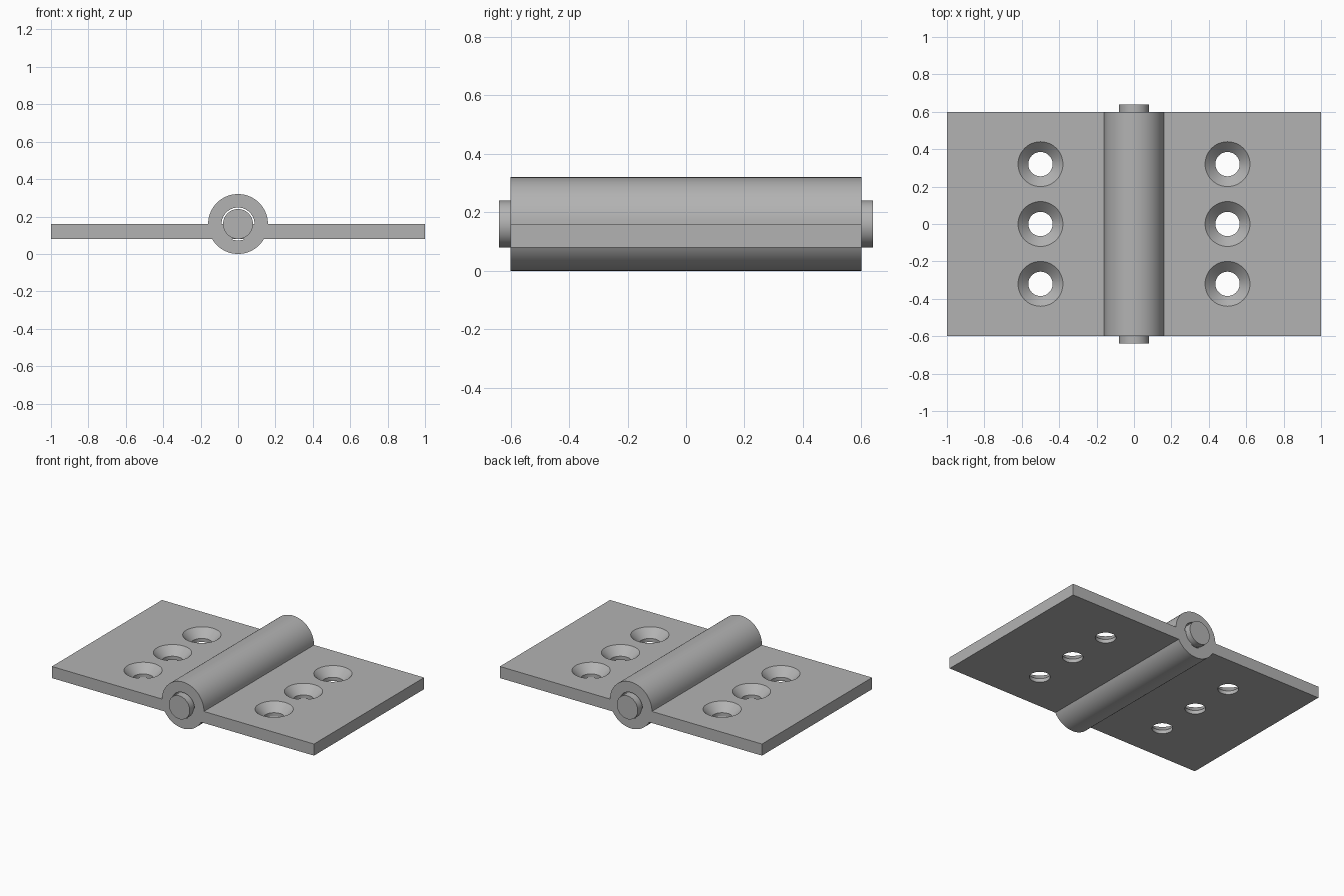
import bpy, bmesh
from math import sin, cos, pi, radians, acos

cube = bpy.data.objects.get("Cube")
if cube:
    bpy.data.objects.remove(cube)

R, BORE, PIN = 0.16, 0.088, 0.08      # barrel, bore and pin radii
AXIS, LOW = 0.16, 0.08                # barrel axis height, leaf underside
HALF = 0.6                            # half length of the barrel

steel = bpy.data.materials.new("grey_steel")
steel.use_nodes = True
GREY = (0.45, 0.45, 0.45, 1)
steel.diffuse_color = GREY
steel.node_tree.nodes["Principled BSDF"].inputs["Base Color"].default_value = GREY


def arc(radius, start, end, steps):
    """Points (x, z) on an arc about the barrel axis."""
    angles = [start + (end - start) * i / steps for i in range(steps + 1)]
    return [(radius * cos(a), AXIS + radius * sin(a)) for a in angles]


def make_object(name, bm):
    bmesh.ops.recalc_face_normals(bm, faces=bm.faces)
    mesh = bpy.data.meshes.new(name)
    bm.to_mesh(mesh)
    bm.free()
    mesh.materials.append(steel)
    obj = bpy.data.objects.new(name, mesh)
    bpy.context.collection.objects.link(obj)
    return obj


def extrude(name, outline, half):
    """Prism along y from an (x, z) outline."""
    bm = bmesh.new()
    face = bm.faces.new([bm.verts.new((x, -half, z)) for x, z in outline])
    new = bmesh.ops.extrude_face_region(bm, geom=[face])["geom"]
    verts = [v for v in new if isinstance(v, bmesh.types.BMVert)]
    bmesh.ops.translate(bm, verts=verts, vec=(0, 2 * half, 0))
    return make_object(name, bm)


def screw_cutter(x, y):
    """Countersunk drill shape, turned about a vertical line."""
    profile = [(0.065, 0.0), (0.065, 0.105), (0.12, AXIS), (0.12, 0.4)]
    n = 48
    bm = bmesh.new()
    rings = [[bm.verts.new((x + r * cos(2 * pi * i / n), y + r * sin(2 * pi * i / n), z))
              for i in range(n)] for r, z in profile]
    for a, b in zip(rings, rings[1:]):
        for i in range(n):
            j = (i + 1) % n
            bm.faces.new((a[i], a[j], b[j], b[i]))
    bm.faces.new(rings[0])
    bm.faces.new(rings[-1])
    return make_object("screw_hole_cutter", bm)


def cut(obj, cutter):
    mod = obj.modifiers.new("cut", "BOOLEAN")
    mod.operation = "DIFFERENCE"
    mod.solver = "EXACT"
    mod.object = cutter
    bpy.context.view_layer.objects.active = obj
    bpy.ops.object.modifier_apply(modifier=mod.name)
    bpy.data.objects.remove(cutter)


def smooth(obj):
    bpy.ops.object.select_all(action="DESELECT")
    obj.select_set(True)
    bpy.context.view_layer.objects.active = obj
    bpy.ops.object.shade_smooth_by_angle(angle=radians(30))


# Two leaves and the barrel as one section
outline = ([(1, LOW), (1, AXIS)] + arc(R, 0, pi, 48) + [(-1, AXIS), (-1, LOW)]
           + arc(R, radians(210), radians(330), 32))
body = extrude("hinge_leaves_and_barrel", outline, HALF)

# Clearance around the pin, above and below the leaf slab
dip = acos((AXIS - LOW) / BORE)
cut(body, extrude("upper_bore_cutter", arc(BORE, 0, pi, 32), 0.8))
cut(body, extrude("lower_bore_cutter", arc(BORE, 1.5 * pi - dip, 1.5 * pi + dip, 12), 0.8))

# Countersunk screw holes
for x in (-0.5, 0.5):
    for y in (-0.32, 0, 0.32):
        cut(body, screw_cutter(x, y))
smooth(body)

# Hinge pin
pin = extrude("hinge_pin", arc(PIN, 0, 2 * pi, 64)[:-1], 0.64)
smooth(pin)
